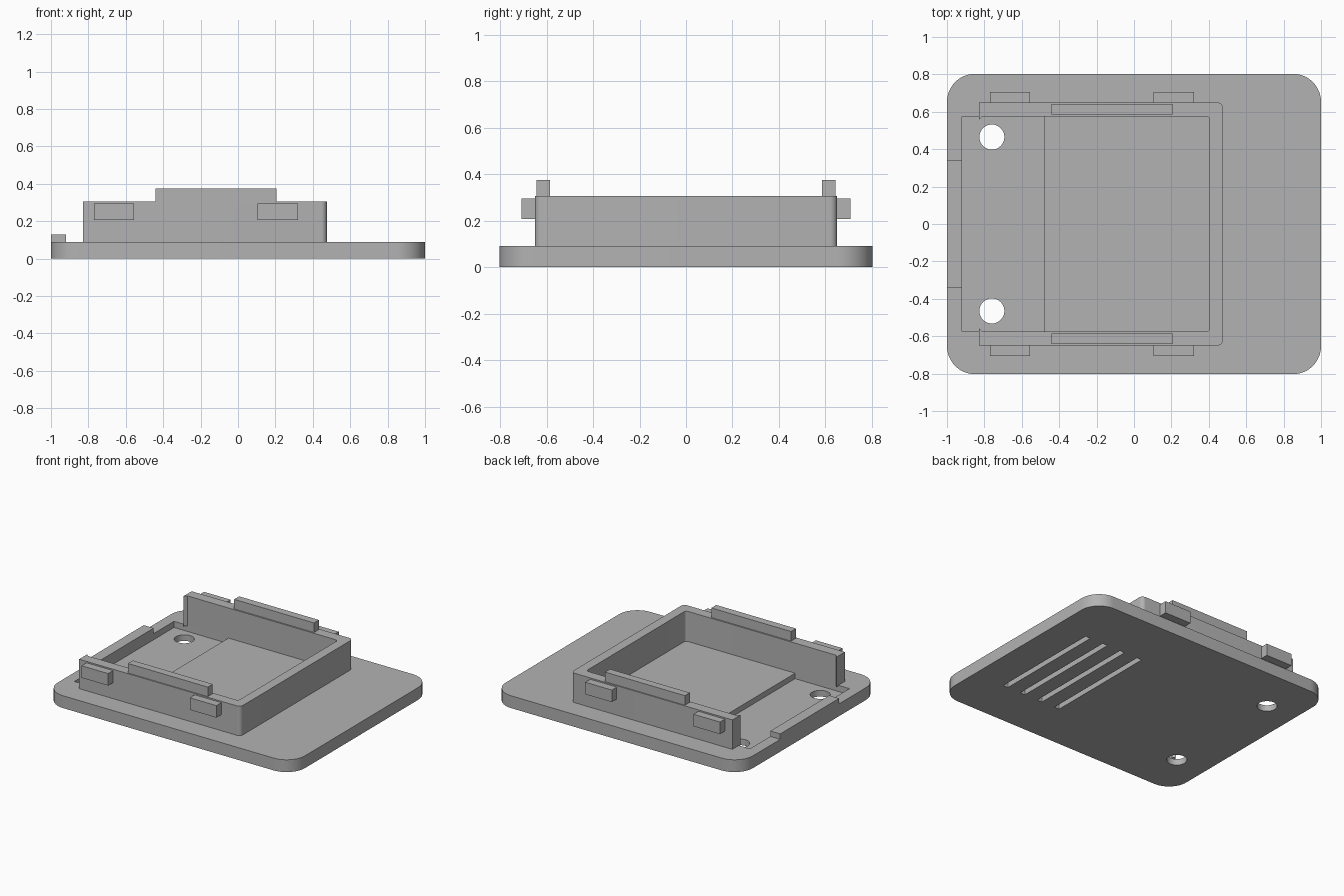
import bpy, bmesh, math
from mathutils import Vector

cube = bpy.data.objects.get("Cube")
if cube:
    bpy.data.objects.remove(cube, do_unlink=True)

grey = bpy.data.materials.new("plain_grey")
grey.use_nodes = True
grey.diffuse_color = (0.45, 0.45, 0.45, 1)
grey.node_tree.nodes["Principled BSDF"].inputs["Base Color"].default_value = grey.diffuse_color


def prism(name, outline, z0, z1):
    """Extrude a flat outline from z0 up to z1."""
    bm = bmesh.new()
    face = bm.faces.new([bm.verts.new((x, y, z0)) for x, y in outline])
    top = bmesh.ops.extrude_face_region(bm, geom=[face])["geom"]
    bmesh.ops.translate(bm, vec=(0, 0, z1 - z0),
                        verts=[v for v in top if isinstance(v, bmesh.types.BMVert)])
    bmesh.ops.recalc_face_normals(bm, faces=bm.faces)
    mesh = bpy.data.meshes.new(name)
    bm.to_mesh(mesh)
    bm.free()
    mesh.materials.append(grey)
    obj = bpy.data.objects.new(name, mesh)
    bpy.context.collection.objects.link(obj)
    return obj


def arc(cx, cy, r, start, end, steps):
    angles = [math.radians(start + (end - start) * i / steps) for i in range(steps + 1)]
    return [(cx + r * math.cos(a), cy + r * math.sin(a)) for a in angles]


def box(name, x0, x1, y0, y1, z0, z1):
    return prism(name, [(x0, y0), (x1, y0), (x1, y1), (x0, y1)], z0, z1)


def cut(obj, cutter):
    mod = obj.modifiers.new("cut", "BOOLEAN")
    mod.operation = "DIFFERENCE"
    mod.solver = "EXACT"
    mod.object = cutter
    bpy.context.view_layer.objects.active = obj
    bpy.ops.object.modifier_apply(modifier=mod.name)
    bpy.data.objects.remove(cutter, do_unlink=True)


def smooth(obj):
    bpy.ops.object.select_all(action="DESELECT")
    obj.select_set(True)
    bpy.context.view_layer.objects.active = obj
    bpy.ops.object.shade_smooth_by_angle(angle=math.radians(30))


TOP, RIM = 0.09, 0.305
DEEP, STEP = 0.045, 0.085
HALF = 0.575

# Rounded base plate
r, hx, hy = 0.15, 1.0, 0.803
outline = []
for i, (sx, sy) in enumerate([(1, 1), (-1, 1), (-1, -1), (1, -1)]):
    outline += arc(sx * (hx - r), sy * (hy - r), r, 90 * i, 90 * i + 90, 12)
plate = prism("base_plate", outline, 0, TOP)

# Stepped pocket, screw holes and blind grooves underneath
cut(plate, box("pocket_cutter", -0.92, -0.48, -HALF, HALF, DEEP, 0.2))
cut(plate, box("shelf_cutter", -0.5, 0.405, -HALF, HALF, STEP, 0.2))
for side in (-1, 1):
    cut(plate, prism("hole_cutter", arc(-0.76, side * 0.465, 0.067, 0, 350, 35), -0.1, 0.2))
for i in range(4):
    x = 0.29 + 0.148 * i
    cut(plate, box("groove_cutter", x - 0.02, x + 0.02, -0.45, 0.4, -0.1, 0.04))
smooth(plate)

# Three-sided wall, open on one end, with small lips at the wall tips
half = arc(0.445, 0.62, 0.03, 0, 90, 6) + [(-0.83, 0.65), (-0.83, 0.555), (-0.81, HALF)]
inner = arc(0.385, HALF - 0.02, 0.02, 90, 0, 6)
path = half + inner
wall = prism("surround_wall", path + [(x, -y) for x, y in reversed(path)], TOP - 0.005, RIM)
smooth(wall)

# Locating tab on the open edge
box("edge_tab", -1, -0.92, -0.34, 0.34, TOP - 0.005, 0.13)

# Top rails and outer clips on both long walls
for side, label in ((-1, "front"), (1, "back")):
    box(label + "_top_rail", -0.44, 0.205, *sorted((side * 0.585, side * 0.642)), RIM - 0.005, 0.375)
    for x, end in ((-0.77, "right"), (0.105, "left")):
        box(f"{label}_{end}_clip", x, x + 0.215, *sorted((side * 0.645, side * 0.707)), 0.207, 0.295)
